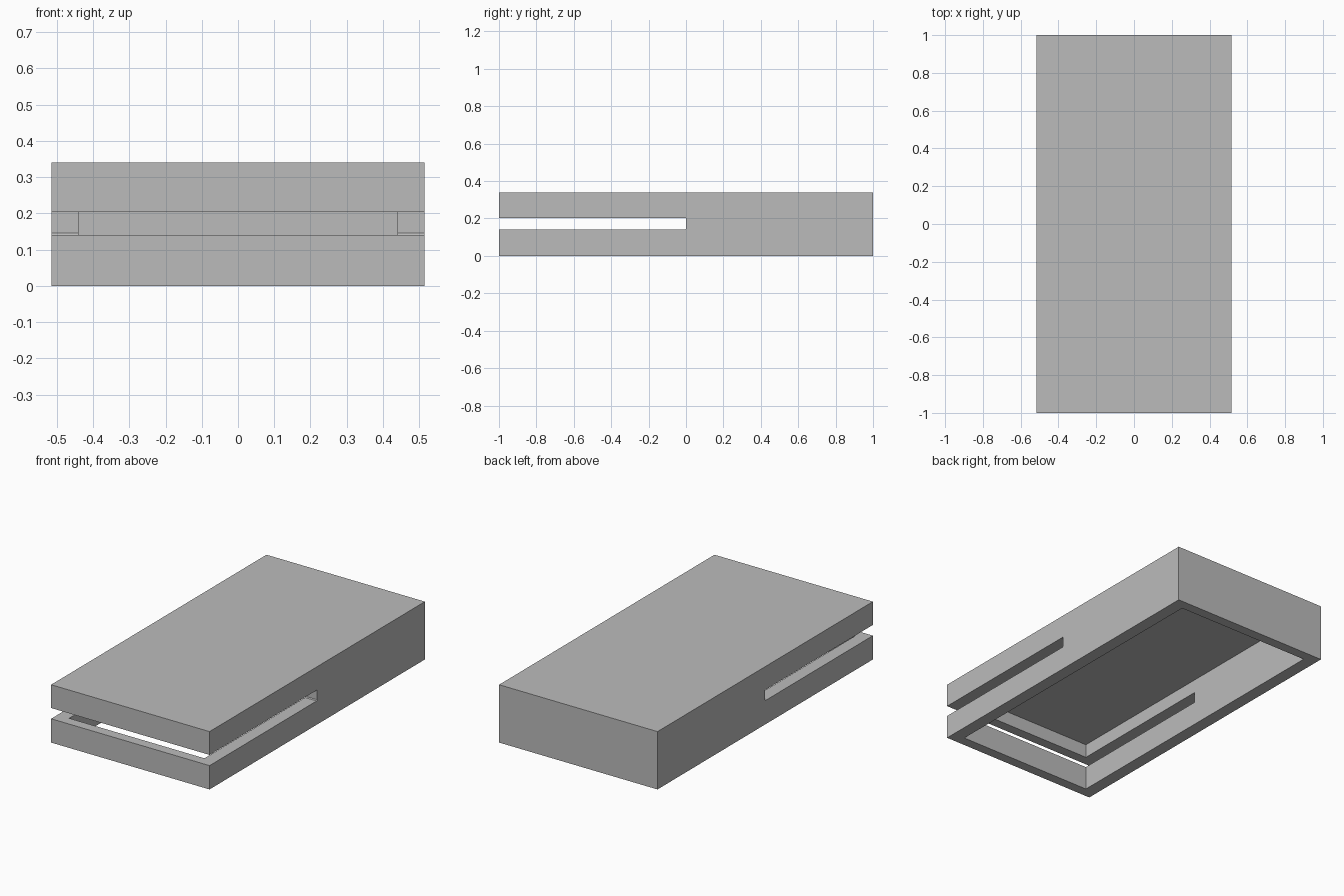
import bpy
import bmesh

old = bpy.data.objects.get("Cube")
if old:
    bpy.data.objects.remove(old, do_unlink=True)

HALF_X, HALF_Y, HEIGHT = 0.515, 1.0, 0.34
SIDE_WALL, END_WALL, ROOF = 0.075, 0.06, 0.057
SLOT_LOW, SLOT_HIGH, CHAMFER = 0.14, 0.203, 0.005

grey = bpy.data.materials.new("plain_grey")
grey.use_nodes = True
colour = (0.5, 0.5, 0.5, 1)
grey.diffuse_color = colour
grey.node_tree.nodes["Principled BSDF"].inputs["Base Color"].default_value = colour


def prism(name, profile, half_x):
    """Extrude a (y, z) profile symmetrically along x."""
    bm = bmesh.new()
    face = bm.faces.new([bm.verts.new((-half_x, y, z)) for y, z in profile])
    grown = bmesh.ops.extrude_face_region(bm, geom=[face])["geom"]
    moved = [v for v in grown if isinstance(v, bmesh.types.BMVert)]
    bmesh.ops.translate(bm, verts=moved, vec=(2 * half_x, 0, 0))
    bmesh.ops.recalc_face_normals(bm, faces=bm.faces)
    mesh = bpy.data.meshes.new(name)
    bm.to_mesh(mesh)
    bm.free()
    mesh.materials.append(grey)
    obj = bpy.data.objects.new(name, mesh)
    bpy.context.collection.objects.link(obj)
    return obj


def box(name, half_x, half_y, low, high):
    return prism(name, [(-half_y, low), (half_y, low), (half_y, high), (-half_y, high)], half_x)


def cut(target, cutter):
    cutter.hide_render = True
    mod = target.modifiers.new(cutter.name, "BOOLEAN")
    mod.operation, mod.solver, mod.object = "DIFFERENCE", "EXACT", cutter
    bpy.context.view_layer.objects.active = target
    bpy.ops.object.modifier_apply(modifier=mod.name)
    bpy.data.objects.remove(cutter, do_unlink=True)


# Hollow case, open underneath
case = box("slotted_case", HALF_X, HALF_Y, 0, HEIGHT)
cut(case, box("cavity_cutter", HALF_X - SIDE_WALL, HALF_Y - END_WALL, -0.1, HEIGHT - ROOF))

# Slot through the front wall and the front half of both side walls
slot = [(-1.2, SLOT_LOW), (-CHAMFER, SLOT_LOW), (0, SLOT_LOW + CHAMFER),
        (0, SLOT_HIGH), (-1.2, SLOT_HIGH)]
cut(case, prism("slot_cutter", slot, HALF_X + 0.1))
